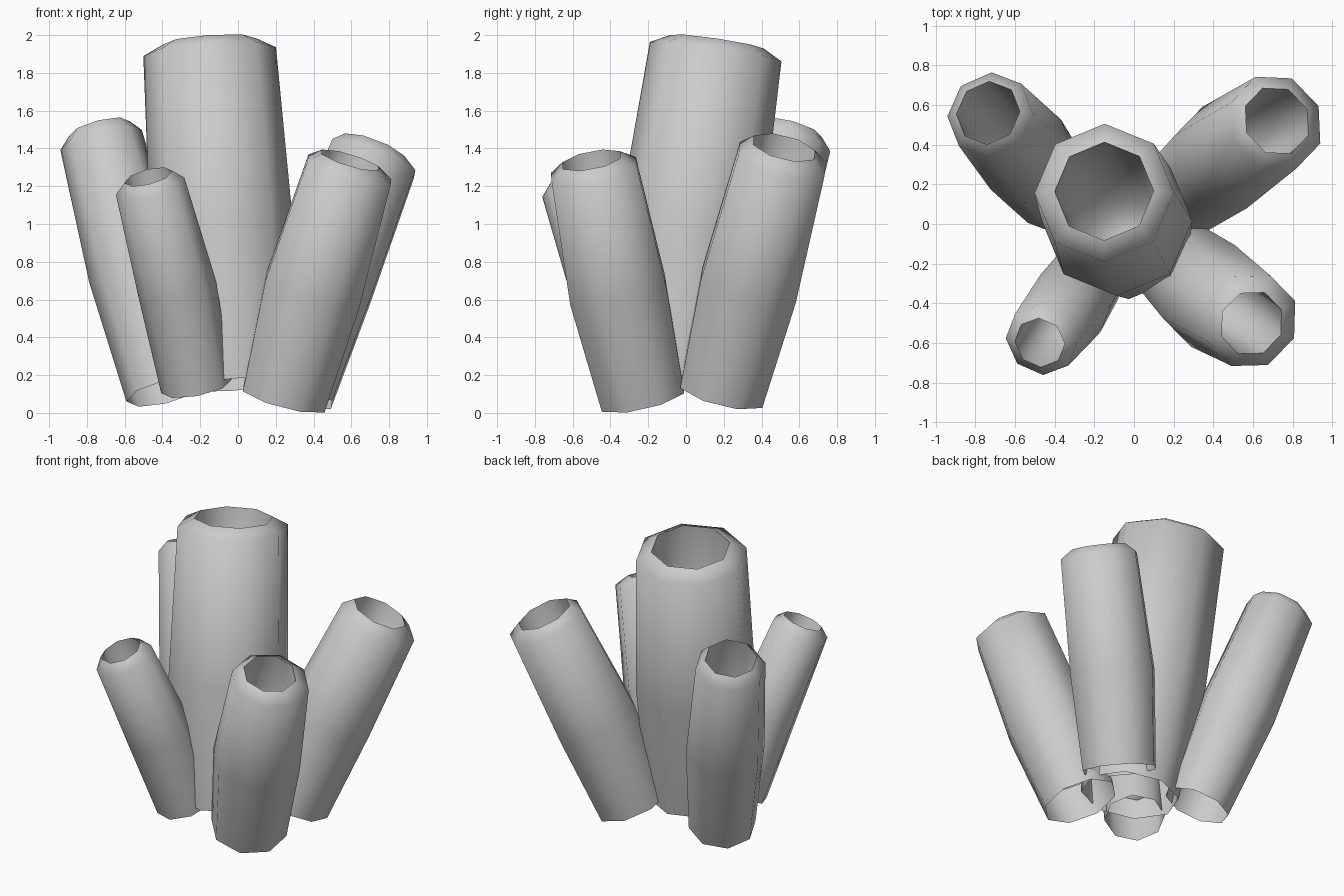
import bpy, bmesh, math
from mathutils import Vector

if "Cube" in bpy.data.objects:
    bpy.data.objects.remove(bpy.data.objects["Cube"])

SIDES = 8
UP = Vector((0, 0, 1))


def tube(name, base, mid, shoulder, rim, turn=0.0, floor=0.3):
    """Eight-sided tube, open below, with a deep hollow; stations are (x, y, z, radius)."""
    stations = [base, mid, shoulder, rim]
    pts = [Vector(s[:3]) for s in stations]
    radii = [s[3] for s in stations]
    # floor of the hollow, part of the way from base to mid
    pts.append(pts[0].lerp(pts[1], floor))
    radii.append(rim[3] * 0.8)
    axes = [pts[1] - pts[0], pts[2] - pts[0], pts[2] - pts[1],
            pts[2] - pts[1], pts[1] - pts[0]]
    bm = bmesh.new()
    rings = []
    for p, r, axis in zip(pts, radii, axes):
        # rings stand square to the leaning axis of the tube
        rot = UP.rotation_difference(axis.normalized())
        ring = []
        for k in range(SIDES):
            t = math.radians(turn) + math.tau * k / SIDES
            ring.append(bm.verts.new(p + rot @ Vector((math.cos(t), math.sin(t), 0)) * r))
        rings.append(ring)
    for lo, hi in zip(rings, rings[1:]):
        for k in range(SIDES):
            n = (k + 1) % SIDES
            bm.faces.new((lo[k], lo[n], hi[n], hi[k]))
    bm.faces.new(rings[-1])
    for f in bm.faces:
        f.smooth = True
    # crisp lip between the outside and the hollow
    for k in range(SIDES):
        bm.edges.get((rings[3][k], rings[3][(k + 1) % SIDES])).smooth = False
    me = bpy.data.meshes.new(name)
    bm.to_mesh(me)
    bm.free()
    ob = bpy.data.objects.new(name, me)
    bpy.context.collection.objects.link(ob)
    return ob


# tall tube in the middle
tube("centre_tube", (-0.025, -0.07, 0.15, 0.31), (-0.085, 0.015, 0.95, 0.38),
     (-0.15, 0.157, 1.912, 0.352), (-0.15, 0.165, 1.965, 0.25))

# four shorter tubes leaning outwards
tube("front_left_tube", (-0.22, -0.255, 0.14, 0.19), (-0.32, -0.4, 0.65, 0.21),
     (-0.465, -0.583, 1.2, 0.187), (-0.475, -0.598, 1.25, 0.13))
tube("front_right_tube", (0.245, -0.23, 0.078, 0.242), (0.397, -0.362, 0.65, 0.28),
     (0.59, -0.488, 1.285, 0.248), (0.593, -0.5, 1.338, 0.168), turn=22.5)
tube("back_right_tube", (0.28, 0.19, 0.105, 0.242), (0.457, 0.335, 0.68, 0.28),
     (0.715, 0.51, 1.345, 0.254), (0.72, 0.52, 1.405, 0.18), turn=22.5)
tube("back_left_tube", (-0.385, 0.155, 0.11, 0.212), (-0.545, 0.35, 0.75, 0.25),
     (-0.725, 0.55, 1.445, 0.222), (-0.735, 0.56, 1.505, 0.165))
